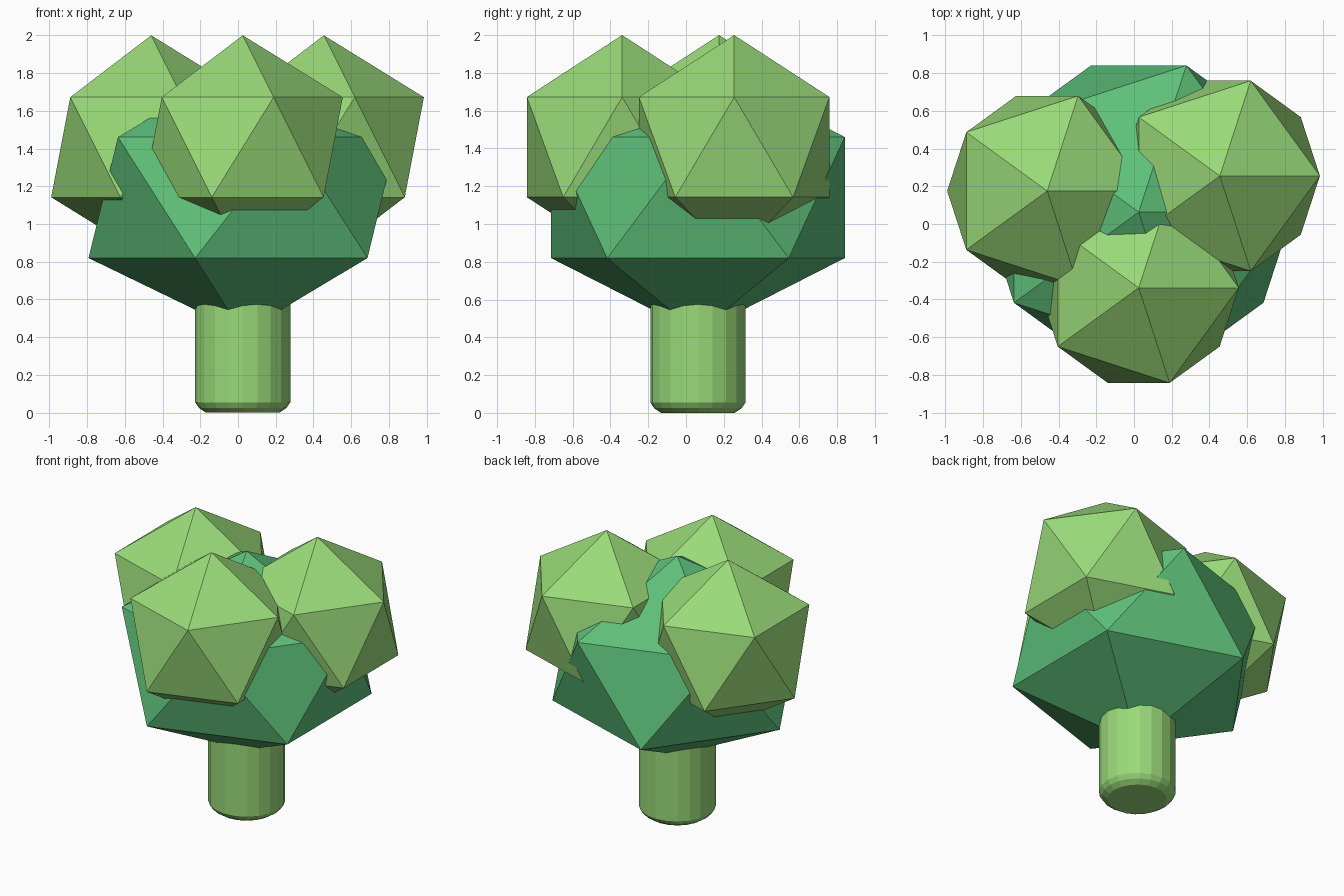
import bpy, bmesh
from math import cos, sin, pi

if "Cube" in bpy.data.objects:
    bpy.data.objects.remove(bpy.data.objects["Cube"])


def material(name, rgb):
    m = bpy.data.materials.new(name)
    m.diffuse_color = (*rgb, 1)
    m.use_nodes = True
    m.node_tree.nodes["Principled BSDF"].inputs["Base Color"].default_value = m.diffuse_color
    return m


LIGHT = material("light_green", (0.32, 0.70, 0.19))
DARK = material("dark_green", (0.11, 0.52, 0.19))


def add_object(name, bm, mat, loc):
    mesh = bpy.data.meshes.new(name)
    bm.to_mesh(mesh)
    bm.free()
    mesh.materials.append(mat)
    ob = bpy.data.objects.new(name, mesh)
    ob.location = loc
    bpy.context.collection.objects.link(ob)
    return ob


def ball(name, loc, radius, mat, z_scale=1.0):
    bm = bmesh.new()
    bmesh.ops.create_icosphere(bm, subdivisions=1, radius=radius)
    bmesh.ops.scale(bm, vec=(1, 1, z_scale), verts=bm.verts)
    return add_object(name, bm, mat, loc)


# Stem: faceted cylinder with a rounded foot, running up into the crown
bm = bmesh.new()
SIDES = 20
profile = [(0.195, 0.0), (0.232, 0.025), (0.252, 0.055), (0.252, 0.65)]
rings = [[bm.verts.new((r * cos(2 * pi * i / SIDES), r * sin(2 * pi * i / SIDES), z))
          for i in range(SIDES)] for r, z in profile]
for low, high in zip(rings, rings[1:]):
    for i in range(SIDES):
        j = (i + 1) % SIDES
        bm.faces.new((low[i], low[j], high[j], high[i]))
bm.faces.new(rings[0][::-1])
bm.faces.new(rings[-1])
add_object("stem", bm, LIGHT, (0.025, 0.063, 0))

# Crown: squashed dark icosahedron
ball("crown", (0.025, 0.063, 1.14), 0.914, DARK, 0.784)

# Three light florets around the top
for side, x, y in (("front", 0.025, -0.338), ("left", -0.46, 0.175), ("right", 0.455, 0.255)):
    ball("floret_" + side, (x, y, 1.407), 0.593, LIGHT)
